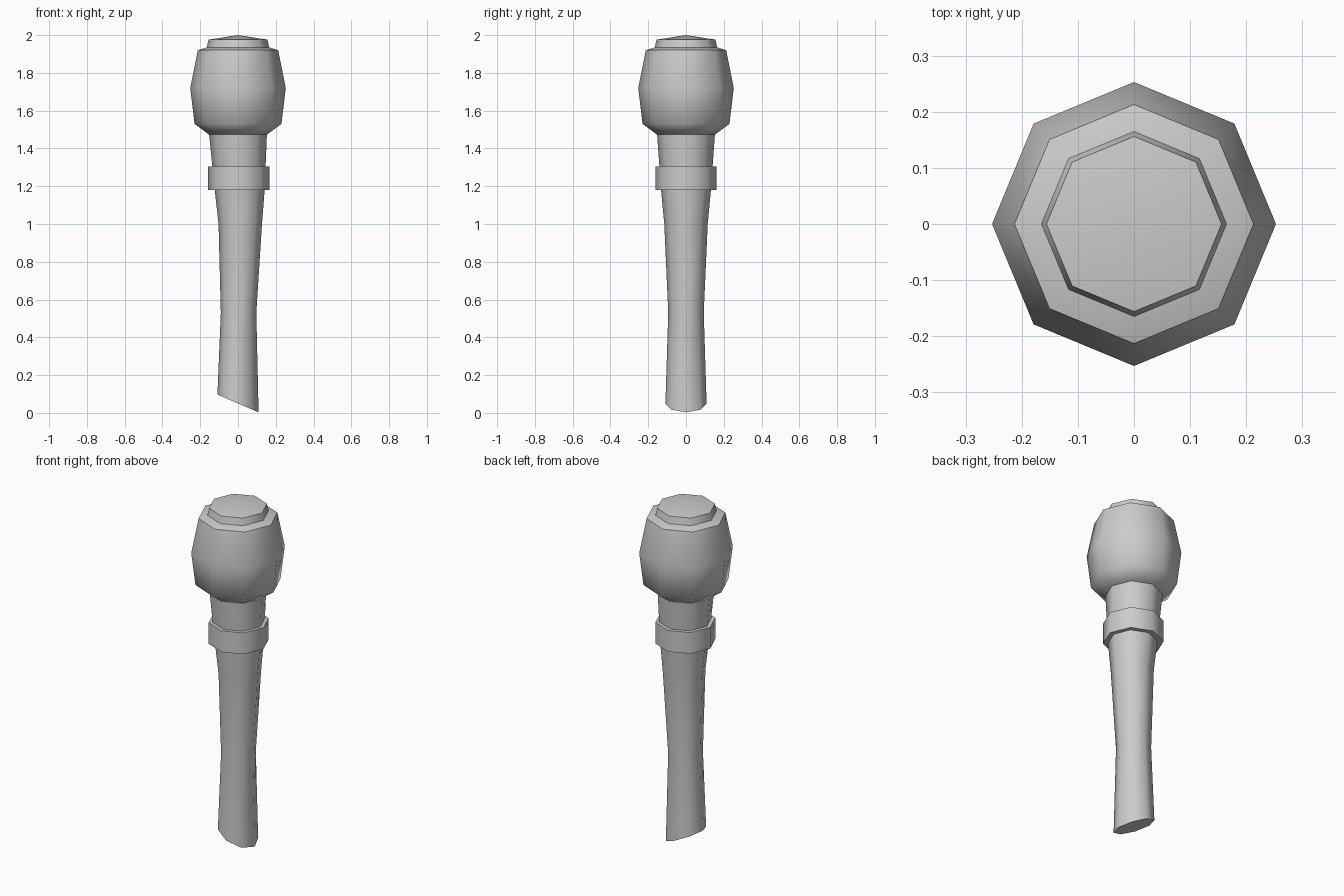
import bpy, bmesh
from math import sin, cos, pi, radians

if "Cube" in bpy.data.objects:
    bpy.data.objects.remove(bpy.data.objects["Cube"])

SIDES = 8


def lathe(name, rings, cap_bottom=True, cap_top=True, apex=None):
    """Rings are (radius, z, centre x, slope of z along x)."""
    bm = bmesh.new()
    loops = []
    for r, z, cx, slope in rings:
        loop = []
        for i in range(SIDES):
            a = 2 * pi * i / SIDES
            loop.append(bm.verts.new((cx + r * cos(a), r * sin(a), z + slope * r * cos(a))))
        loops.append(loop)
    for lo, hi in zip(loops, loops[1:]):
        for i in range(SIDES):
            j = (i + 1) % SIDES
            bm.faces.new((lo[i], lo[j], hi[j], hi[i]))
    if cap_bottom:
        bm.faces.new(loops[0][::-1])
    if apex is not None:
        tip = bm.verts.new((0, 0, apex))
        for i in range(SIDES):
            bm.faces.new((loops[-1][i], loops[-1][(i + 1) % SIDES], tip))
    elif cap_top:
        bm.faces.new(loops[-1])
    bmesh.ops.recalc_face_normals(bm, faces=bm.faces)
    mesh = bpy.data.meshes.new(name)
    bm.to_mesh(mesh)
    bm.free()
    ob = bpy.data.objects.new(name, mesh)
    bpy.context.collection.objects.link(ob)
    bpy.ops.object.select_all(action='DESELECT')
    ob.select_set(True)
    bpy.context.view_layer.objects.active = ob
    bpy.ops.object.shade_smooth_by_angle(angle=radians(50))
    return ob


# Tapered, waisted handle with a slanted bottom cut
lathe("handle", [
    (0.109, 0.05, 0.0, -0.43),
    (0.094, 0.53, 0.003, 0),
    (0.115, 1.0, 0.012, 0),
    (0.132, 1.18, 0.009, 0),
    (0.153, 1.475, 0.0, 0),
], cap_top=False)

# Collar around the handle
lathe("collar", [(0.162, 1.18, 0.004, 0), (0.162, 1.305, 0.004, 0)])

# Bulging head
lathe("head", [
    (0.153, 1.473, 0, 0),
    (0.23, 1.53, 0, 0),
    (0.253, 1.72, 0, 0),
    (0.213, 1.92, 0, 0),
    (0.150, 1.94, 0, 0),
])

# Low domed cap on top
lathe("cap", [(0.165, 1.935, 0, 0), (0.156, 1.976, 0, 0)], apex=2.0)
